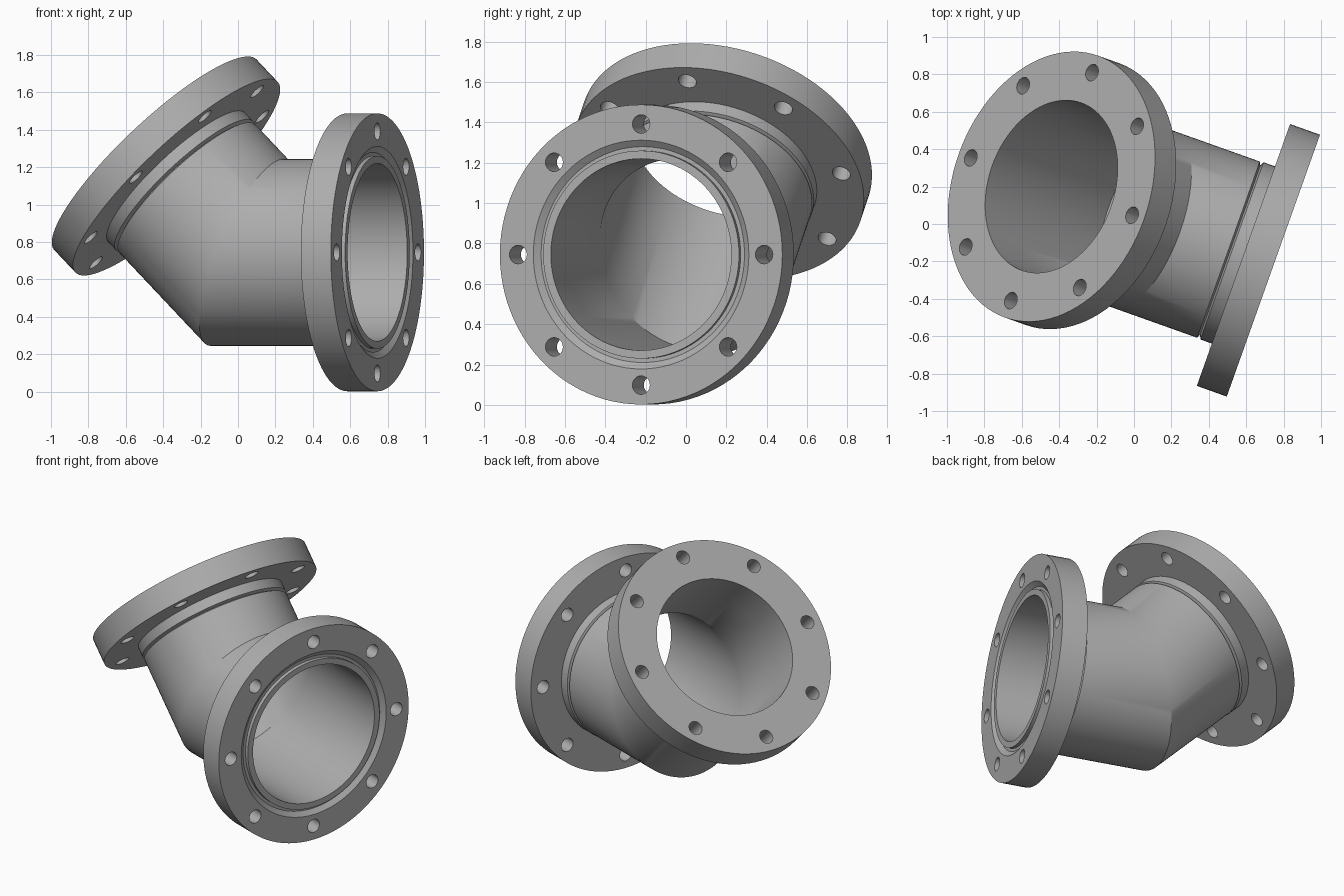
import bpy, bmesh, math
from mathutils import Vector, Matrix

cube = bpy.data.objects.get("Cube")
if cube:
    bpy.data.objects.remove(cube, do_unlink=True)

SEGMENTS = 96
BEND = math.radians(45)
JOINT = Vector((0.05, 0.025, 0.745))     # where the two pipe axes meet
LENGTH = 0.738                           # joint to flange face
BORE, PIPE, RIM, THICK = 0.475, 0.5, 0.743, 0.17

# Axes: both branches share the horizontal side direction
heading = math.radians(-19.6)
axis_a = Vector((math.cos(heading), math.sin(heading), 0))
side = Vector((-axis_a.y, axis_a.x, 0))
up = Vector((0, 0, 1))
axis_b = -axis_a * math.cos(BEND) + up * math.sin(BEND)
inner_b = axis_a * math.sin(BEND) + up * math.cos(BEND)
# the branches leave the joint 135 degrees apart
MITRE = math.tan(BEND / 2)


def frame(axis, inward):
    m = Matrix((side, inward, axis)).transposed().to_4x4()
    m.translation = JOINT
    return m


FRAMES = {"right": frame(axis_a, up), "upper": frame(axis_b, inner_b)}

steel = bpy.data.materials.new("grey steel")
steel.use_nodes = True
GREY = (0.42, 0.42, 0.42, 1)
steel.diffuse_color = GREY
steel.node_tree.nodes["Principled BSDF"].inputs["Base Color"].default_value = GREY


def lathe(bm, profile, matrix, closed):
    """Spin (radius, height) points; a height of None lies on the mitre plane."""
    rings = []
    for r, h in profile:
        ring = []
        for i in range(SEGMENTS):
            a = math.tau * i / SEGMENTS
            x, y = r * math.cos(a), r * math.sin(a)
            ring.append(bm.verts.new(matrix @ Vector((x, y, MITRE * y if h is None else h))))
        rings.append(ring)
    pairs = list(zip(rings, rings[1:]))
    if closed:
        pairs.append((rings[-1], rings[0]))
    for p, q in pairs:
        for i in range(SEGMENTS):
            j = (i + 1) % SEGMENTS
            bm.faces.new((p[i], p[j], q[j], q[i]))


def finish(bm, name):
    bmesh.ops.remove_doubles(bm, verts=bm.verts, dist=0.0005)
    bmesh.ops.recalc_face_normals(bm, faces=bm.faces)
    mesh = bpy.data.meshes.new(name)
    bm.to_mesh(mesh)
    bm.free()
    mesh.materials.append(steel)
    obj = bpy.data.objects.new(name, mesh)
    bpy.context.collection.objects.link(obj)
    return obj


def activate(obj):
    bpy.ops.object.select_all(action='DESELECT')
    obj.select_set(True)
    bpy.context.view_layer.objects.active = obj


def smooth(obj):
    activate(obj)
    bpy.ops.object.shade_smooth_by_angle(angle=math.radians(30))


# Mitred pipe elbow, with chamfered weld ends
weld = LENGTH - THICK - 0.075
bm = bmesh.new()
for m in FRAMES.values():
    lathe(bm, [(PIPE, None), (PIPE, weld - 0.01), (PIPE - 0.02, weld),
               (BORE, weld), (BORE, None)], m, closed=False)
smooth(finish(bm, "elbow_pipe"))

# Flanges with a short collar and eight bolt holes
for name, m in FRAMES.items():
    back = LENGTH - THICK
    profile = [(BORE, weld), (PIPE - 0.02, weld), (PIPE + 0.003, weld + 0.01),
               (PIPE + 0.003, back), (RIM, back), (RIM, LENGTH)]
    if name == "right":
        # sealing groove around the bore
        profile += [(0.567, LENGTH), (0.535, LENGTH - 0.025),
                    (0.515, LENGTH - 0.025), (0.515, LENGTH)]
    profile.append((BORE, LENGTH))
    bm = bmesh.new()
    lathe(bm, profile, m, closed=True)
    flange = finish(bm, name + "_flange")

    bm = bmesh.new()
    for i in range(8):
        place = (m @ Matrix.Rotation(math.tau * i / 8, 4, 'Z')
                 @ Matrix.Translation((0.647, 0, LENGTH - THICK / 2)))
        bmesh.ops.create_cone(bm, cap_ends=True, segments=24, radius1=0.046,
                              radius2=0.046, depth=THICK * 1.4, matrix=place)
    cutter = finish(bm, name + "_bolt_hole_cutter")
    cutter.hide_render = True
    cut = flange.modifiers.new("bolt_holes", 'BOOLEAN')
    cut.operation, cut.solver, cut.object = 'DIFFERENCE', 'EXACT', cutter
    activate(flange)
    bpy.ops.object.modifier_apply(modifier=cut.name)
    bpy.data.objects.remove(cutter, do_unlink=True)
    smooth(flange)
